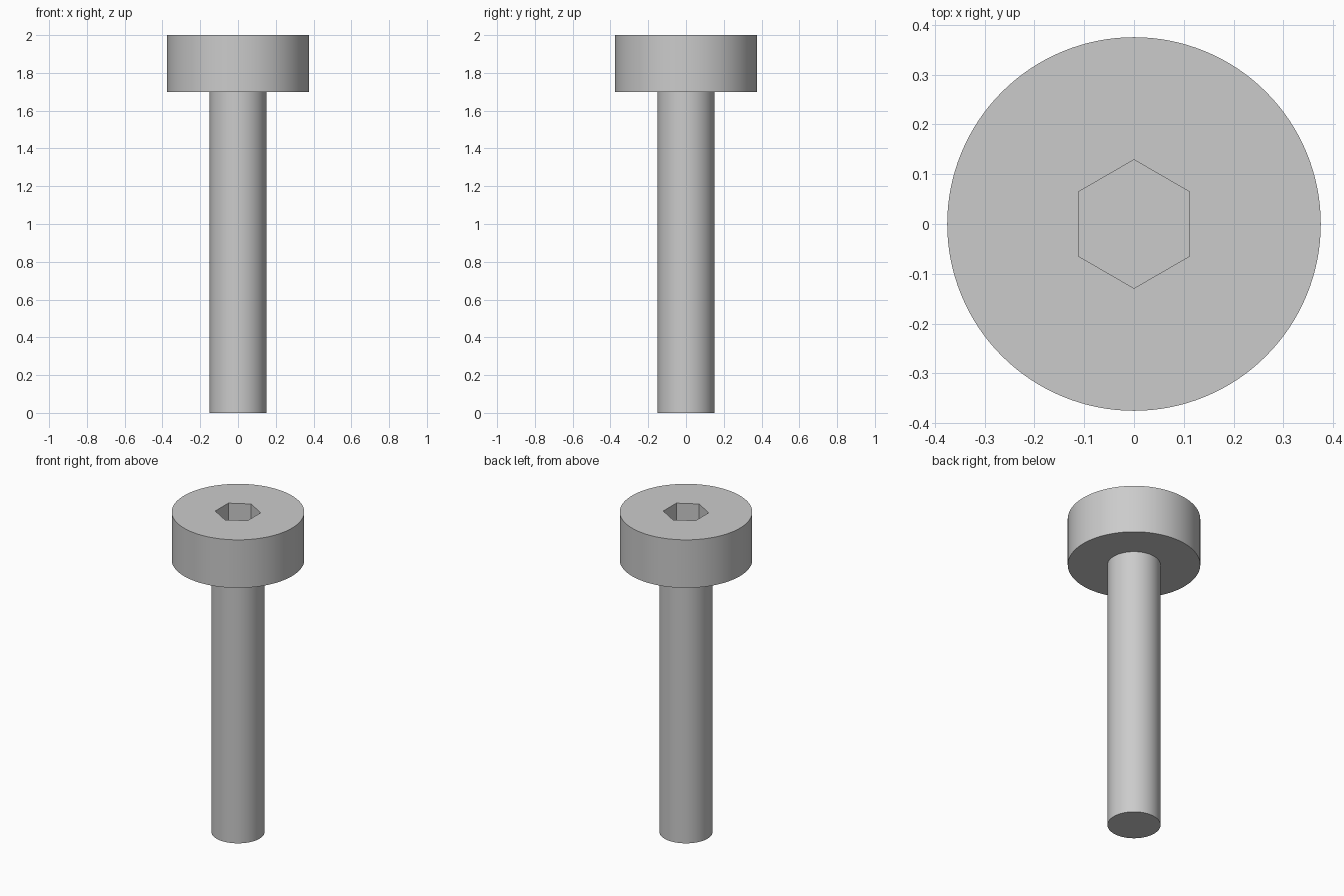
import bpy
import math

cube = bpy.data.objects.get("Cube")
if cube:
    bpy.data.objects.remove(cube, do_unlink=True)

HEAD_RADIUS, HEAD_BOTTOM, TOP = 0.375, 1.7, 2.0
SHAFT_RADIUS = 0.15
SOCKET_RADIUS, SOCKET_FLOOR = 0.129, 1.85

steel = bpy.data.materials.new("grey_steel")
steel.use_nodes = True
colour = (0.6, 0.6, 0.6, 1)
steel.diffuse_color = colour
steel.node_tree.nodes["Principled BSDF"].inputs["Base Color"].default_value = colour


def prism(name, radius, bottom, top, sides, turn=0):
    """Upright prism or cylinder between two heights."""
    bpy.ops.mesh.primitive_cylinder_add(
        vertices=sides, radius=radius, depth=top - bottom,
        location=(0, 0, (bottom + top) / 2), rotation=(0, 0, turn))
    obj = bpy.context.object
    obj.name = name
    obj.data.materials.append(steel)
    return obj


def smooth(obj):
    bpy.ops.object.select_all(action="DESELECT")
    obj.select_set(True)
    bpy.context.view_layer.objects.active = obj
    bpy.ops.object.shade_smooth_by_angle(angle=math.radians(30))


# Round shaft, running slightly into the head
shaft = prism("shaft", SHAFT_RADIUS, 0, HEAD_BOTTOM + 0.02, 96)
smooth(shaft)

# Cylindrical head with a hexagonal socket, corners on the y axis
head = prism("head", HEAD_RADIUS, HEAD_BOTTOM, TOP, 128)
cutter = prism("socket_cutter", SOCKET_RADIUS, SOCKET_FLOOR, TOP + 0.1, 6)
cutter.hide_render = True
cut = head.modifiers.new("hex_socket", "BOOLEAN")
cut.operation = "DIFFERENCE"
cut.solver = "EXACT"
cut.object = cutter
bpy.context.view_layer.objects.active = head
bpy.ops.object.modifier_apply(modifier=cut.name)
bpy.data.objects.remove(cutter, do_unlink=True)
smooth(head)
